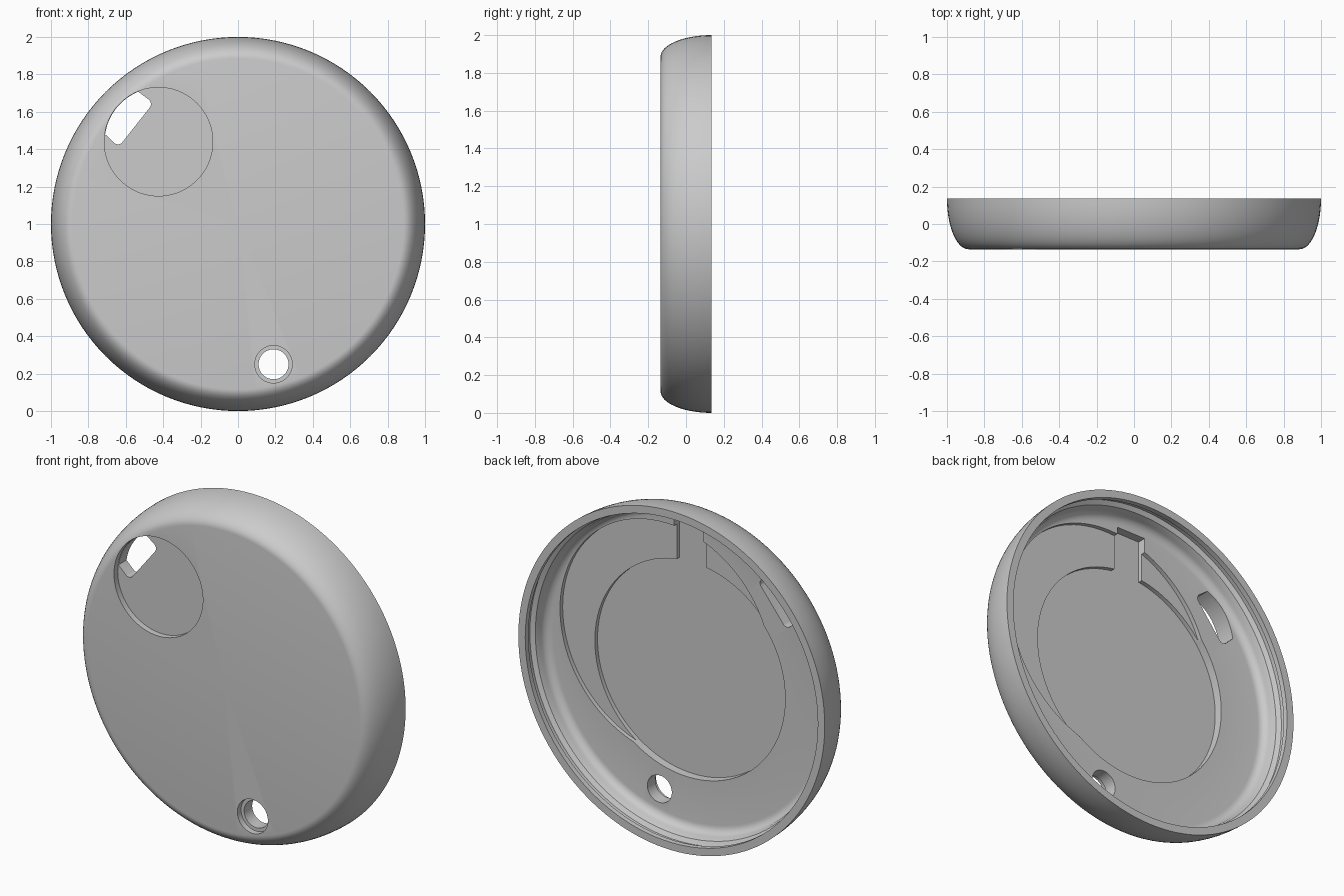
import bpy, bmesh
from math import cos, sin, pi, radians
from mathutils import Vector

if "Cube" in bpy.data.objects:
    bpy.data.objects.remove(bpy.data.objects["Cube"])

CENTRE_Z = 1.0
HALF = 0.135      # half of the depth
FLOOR = -0.025    # inner floor level


def arc(cx, cz, r, start, end, n):
    """Points on an arc, angles in degrees."""
    angles = [radians(start + (end - start) * i / n) for i in range(n + 1)]
    return [(cx + r * cos(a), cz + r * sin(a)) for a in angles]


def circle(cx, cz, r, n=96):
    return arc(cx, cz, r, 0, 360, n)[:-1]


def add_object(name, bm):
    bmesh.ops.recalc_face_normals(bm, faces=bm.faces)
    mesh = bpy.data.meshes.new(name)
    bm.to_mesh(mesh)
    bm.free()
    obj = bpy.data.objects.new(name, mesh)
    bpy.context.collection.objects.link(obj)
    return obj


def cut(target, name, outline, y0, y1):
    """Cut a prism with an x-z outline out of the target, from y0 to y1."""
    bm = bmesh.new()
    face = bm.faces.new([bm.verts.new((x, y0, z + CENTRE_Z)) for x, z in outline])
    grown = bmesh.ops.extrude_face_region(bm, geom=[face])
    verts = [v for v in grown["geom"] if isinstance(v, bmesh.types.BMVert)]
    bmesh.ops.translate(bm, vec=(0, y1 - y0, 0), verts=verts)
    cutter = add_object(name, bm)
    cutter.hide_render = True
    mod = target.modifiers.new(name, 'BOOLEAN')
    mod.operation = 'DIFFERENCE'
    mod.solver = 'EXACT'
    mod.object = cutter
    bpy.context.view_layer.objects.active = target
    bpy.ops.object.modifier_apply(modifier=mod.name)
    bpy.data.objects.remove(cutter)


# Turned shell: (radius, y) from the front pole, round the rim, to the inner floor
outer = [(0.885 + 0.115 * sin(t), HALF - 2 * HALF * cos(t))
         for t in [pi / 2 * i / 14 for i in range(15)]]
lip = [(0.955, HALF), (0.955, 0.105), (0.97, 0.095), (0.97, 0.07), (0.945, 0.055)]
fillet = [(0.885 + 0.05 * cos(t), FLOOR + 0.05 - 0.05 * sin(t))
          for t in [pi / 2 * i / 6 for i in range(7)]]
profile = [(0, -HALF)] + outer + lip + fillet + [(0, FLOOR)]

bm = bmesh.new()
verts = [bm.verts.new((r, y, CENTRE_Z)) for r, y in profile]
edges = [bm.edges.new(pair) for pair in zip(verts, verts[1:])]
bmesh.ops.spin(bm, geom=verts + edges, cent=(0, 0, CENTRE_Z), axis=(0, 1, 0),
               angle=2 * pi, steps=128, use_duplicate=False)
bmesh.ops.remove_doubles(bm, verts=bm.verts, dist=0.0005)
shell = add_object("round_cover_shell", bm)

# Shallow off-centre pocket in the inner floor
cut(shell, "offset_pocket", circle(0.15, 0.14, 0.69), FLOOR - 0.025, 0.0)

# Deeper central pocket with a channel running up to the wall
channel = 0.095
keyhole = arc(0, 0, 0.63, 98.7, 441.3, 96) + [(channel, 0.87), (-channel, 0.87)]
cut(shell, "keyhole_pocket", keyhole, FLOOR - 0.05, 0.01)

# Round recess in the front face
rx, rz = -0.425, 0.44
cut(shell, "front_recess", circle(rx, rz, 0.29), -0.3, -0.1)

# Slot through the recess: two rounded corners closed by the recess edge
mid, u, v = Vector((-0.545, 0.53)), Vector((0.62, 0.785)), Vector((-0.785, 0.62))
slot = arc(rx, rz, 0.288, 112, 172, 16)
for side, start in ((-1, 232), (1, 322)):
    c = mid + u * side * 0.118 + v * 0.03
    slot += arc(c.x, c.y, 0.03, start, start + 90, 6)
cut(shell, "slot", slot, -0.2, 0.06)

# Stepped hole near the bottom
cut(shell, "hole", circle(0.19, -0.75, 0.08, 48), -0.3, 0.05)
cut(shell, "hole_step", circle(0.19, -0.75, 0.1, 48), -0.31, -0.1)

# Single grey finish
grey = bpy.data.materials.new("plain_grey")
grey.use_nodes = True
colour = (0.6, 0.6, 0.6, 1)
grey.diffuse_color = colour
grey.node_tree.nodes["Principled BSDF"].inputs["Base Color"].default_value = colour
shell.data.materials.clear()
shell.data.materials.append(grey)

bpy.ops.object.select_all(action='DESELECT')
shell.select_set(True)
bpy.context.view_layer.objects.active = shell
bpy.ops.object.shade_smooth_by_angle(angle=radians(30))
